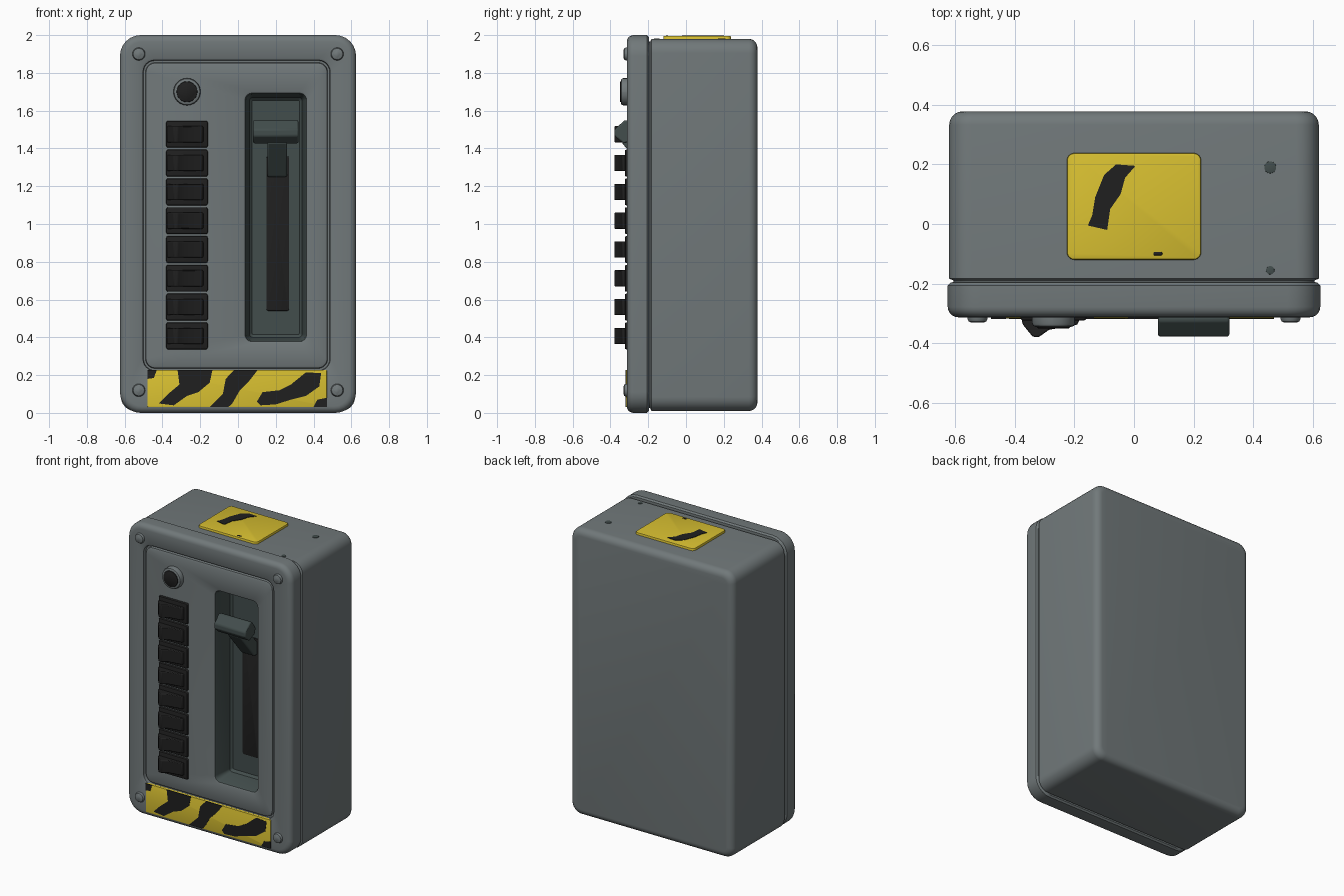
import bpy, bmesh, math

if "Cube" in bpy.data.objects:
    bpy.data.objects.remove(bpy.data.objects["Cube"])


def material(name, r, g, b):
    m = bpy.data.materials.new(name)
    m.diffuse_color = (r, g, b, 1)
    m.use_nodes = True
    m.node_tree.nodes["Principled BSDF"].inputs["Base Color"].default_value = m.diffuse_color
    return m


GREY = material("housing grey", 0.165, 0.19, 0.195)
TEAL = material("dark grey green", 0.055, 0.075, 0.073)
BLACK = material("black", 0.014, 0.014, 0.014)
YELLOW = material("warning yellow", 0.68, 0.52, 0.03)


def finish(name, bm, mats, angle=35):
    bmesh.ops.recalc_face_normals(bm, faces=bm.faces)
    me = bpy.data.meshes.new(name)
    bm.to_mesh(me)
    bm.free()
    for m in mats:
        me.materials.append(m)
    ob = bpy.data.objects.new(name, me)
    bpy.context.collection.objects.link(ob)
    bpy.ops.object.select_all(action='DESELECT')
    ob.select_set(True)
    bpy.context.view_layer.objects.active = ob
    bpy.ops.object.shade_smooth_by_angle(angle=math.radians(angle))
    return ob


def place(axis, a, b, d):
    return {'x': (d, a, b), 'y': (a, d, b), 'z': (a, b, d)}[axis]


def rounded(a0, a1, b0, b1, r, n=6):
    pts = []
    for k, (ca, cb) in enumerate([(a1 - r, b1 - r), (a0 + r, b1 - r), (a0 + r, b0 + r), (a1 - r, b0 + r)]):
        for i in range(n + 1):
            t = (k + i / n) * math.pi / 2
            pts.append((ca + r * math.cos(t), cb + r * math.sin(t)))
    return pts


def loft(name, rings, mats, axis='y', index=lambda i: 0):
    """Skin nested rounded rectangles (a0, a1, b0, b1, radius, depth), capped at both ends."""
    bm = bmesh.new()
    loops = [[bm.verts.new(place(axis, a, b, g[5])) for a, b in rounded(*g[:5])] for g in rings]
    for i, (p, q) in enumerate(zip(loops, loops[1:])):
        for j in range(len(p)):
            k = (j + 1) % len(p)
            bm.faces.new((p[j], p[k], q[k], q[j])).material_index = index(i)
    bm.faces.new(loops[0])
    bm.faces.new(loops[-1]).material_index = index(len(rings))
    return finish(name, bm, mats)


def inset(g, s, d):
    return (g[0] + s, g[1] - s, g[2] + s, g[3] - s, max(g[4] - s * 0.8, 0.004), d)


def block(name, g, d0, d1, mat, axis='y', bev=0.01):
    """Rounded plate from depth d0 out to d1 with a softened front edge."""
    s = 1 if d1 > d0 else -1
    return loft(name, [g + (d0,), g + (d1 - s * bev,), inset(g, bev * 0.3, d1 - s * bev * 0.3),
                       inset(g, bev, d1)], [mat], axis)


def prism(name, pts, d0, d1, mat, axis, bev=0.0):
    bm = bmesh.new()
    p = [bm.verts.new(place(axis, a, b, d0)) for a, b in pts]
    q = [bm.verts.new(place(axis, a, b, d1)) for a, b in pts]
    bm.faces.new(p)
    bm.faces.new(q)
    for i in range(len(p)):
        j = (i + 1) % len(p)
        bm.faces.new((p[i], p[j], q[j], q[i]))
    ob = finish(name, bm, [mat])
    if bev:
        m = ob.modifiers.new("soft edges", 'BEVEL')
        m.width, m.segments = bev, 2
    return ob


# Housing: back box, seam, front frame, inset panel and lever well in one skin
body = (-0.62, 0.62, 0.01, 1.98, 0.075)
frame = (-0.625, 0.625, 0.0, 2.0, 0.11)
opening = (-0.50, 0.485, 0.225, 1.865, 0.06)
well = (0.04, 0.36, 0.38, 1.69, 0.035)
arc = [i * math.pi / 10 for i in range(6)]
rings = [inset(body, 0.045 * (1 - math.sin(t)), 0.378 - 0.045 * (1 - math.cos(t))) for t in arc]
rings += [inset(body, 0, -0.183), inset(body, 0.015, -0.19), inset(body, 0.015, -0.195), inset(frame, 0.01, -0.196)]
rings += [inset(frame, 0, -0.206)]
rings += [inset(frame, 0.035 * (1 - math.cos(t)), -0.278 - 0.035 * math.sin(t)) for t in arc]
rings += [inset(opening, -0.012, -0.313), inset(opening, -0.003, -0.308), inset(opening, 0, -0.285),
          inset(opening, 0.01, -0.285), inset(opening, 0.013, -0.302), inset(opening, 0.025, -0.307)]
rings += [inset(well, -0.012, -0.307), inset(well, -0.003, -0.303)]
well_start = len(rings) - 1
rings += [inset(well, 0.003, -0.29), inset(well, 0.02, -0.175), inset(well, 0.035, -0.16)]
loft("housing", rings, [GREY, TEAL], index=lambda i: int(i >= well_start))

# Corner screws
for x in (-0.525, 0.525):
    for z in (0.12, 1.9):
        block("corner_screw", (x - 0.034, x + 0.034, z - 0.034, z + 0.034, 0.0335), -0.30, -0.331, GREY, bev=0.014)

# Indicator lamp: collar and dark lens
block("lamp_collar", (-0.342, -0.198, 1.628, 1.772, 0.0715), -0.30, -0.345, GREY, bev=0.012)
block("lamp_lens", (-0.325, -0.215, 1.645, 1.755, 0.0545), -0.34, -0.35, BLACK, bev=0.004)

# Column of eight rocker switches
for i in range(8):
    z = 1.475 - i * 0.1525
    block("switch_base", (-0.38, -0.16, z - 0.071, z + 0.071, 0.01), -0.30, -0.324, BLACK, bev=0.008)
    prism("switch_rocker", [(-0.375, -0.315), (-0.375, -0.335), (-0.34, -0.378), (-0.32, -0.38), (-0.285, -0.355),
                            (-0.19, -0.338), (-0.18, -0.315)], z - 0.043, z + 0.043, BLACK, 'z', 0.005)

# Lever: slot, arm and wedge-shaped grip
block("lever_slot", (0.15, 0.27, 0.54, 1.36, 0.012), -0.155, -0.165, BLACK, bev=0.003)
prism("lever_arm", [(-0.15, 1.25), (-0.19, 1.25), (-0.34, 1.43), (-0.30, 1.49), (-0.15, 1.33)],
      0.155, 0.26, TEAL, 'x', 0.008)
prism("lever_grip", [(-0.30, 1.545), (-0.325, 1.55), (-0.378, 1.50), (-0.378, 1.465), (-0.33, 1.425),
                     (-0.27, 1.45), (-0.26, 1.49)], 0.08, 0.32, TEAL, 'x', 0.008)

# Hazard strip on the lower frame
block("hazard_strip", (-0.48, 0.47, 0.03, 0.228, 0.006), -0.30, -0.317, YELLOW, bev=0.003)
stripes = [
    [(-0.48, 0.228), (-0.43, 0.228), (-0.445, 0.185), (-0.48, 0.18)],
    [(-0.42, 0.05), (-0.37, 0.10), (-0.31, 0.15), (-0.32, 0.228), (-0.135, 0.228), (-0.15, 0.16),
     (-0.21, 0.11), (-0.27, 0.09), (-0.34, 0.04)],
    [(-0.15, 0.032), (-0.08, 0.10), (-0.065, 0.18), (-0.02, 0.228), (0.105, 0.228), (0.06, 0.17),
     (0.01, 0.12), (-0.03, 0.05), (-0.05, 0.032)],
    [(0.10, 0.06), (0.13, 0.11), (0.22, 0.12), (0.28, 0.15), (0.36, 0.215), (0.44, 0.21), (0.43, 0.14),
     (0.36, 0.09), (0.28, 0.07), (0.20, 0.045), (0.12, 0.04)],
    [(0.40, 0.032), (0.42, 0.07), (0.47, 0.08), (0.47, 0.032)],
]
for s in stripes:
    prism("hazard_stripe", s, -0.314, -0.319, BLACK, 'y')

# Warning label on the top with one dark slash
block("top_label", (-0.225, 0.225, -0.12, 0.238, 0.025), 1.96, 1.996, YELLOW, 'z', 0.006)
prism("label_slash", [(-0.155, -0.005), (-0.09, -0.02), (-0.08, 0.05), (-0.045, 0.10), (-0.03, 0.155), (0.005, 0.195),
                      (-0.06, 0.20), (-0.10, 0.165), (-0.13, 0.09), (-0.14, 0.03)], 1.993, 1.999, BLACK, 'z')
block("label_mark", (0.065, 0.095, -0.105, -0.094, 0.004), 1.99, 1.998, BLACK, 'z', 0.001)

# Small dark plugs on the top
for y, r in ((0.19, 0.02), (-0.155, 0.014)):
    block("top_plug", (0.457 - r, 0.457 + r, y - r, y + r, r * 0.98), 1.97, 1.983, TEAL, 'z', 0.001)
